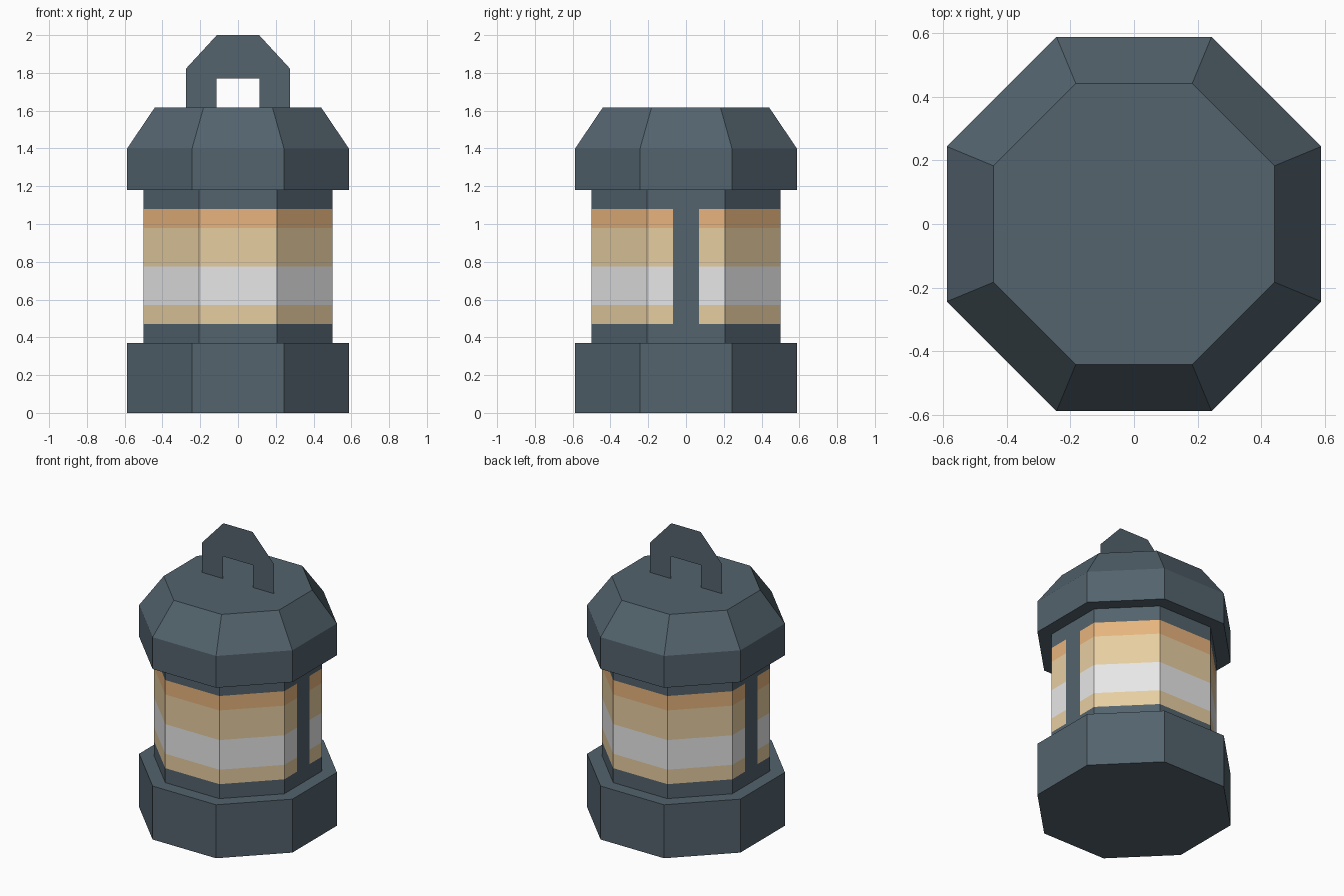
import bpy, bmesh, math

if "Cube" in bpy.data.objects:
    bpy.data.objects.remove(bpy.data.objects["Cube"])


def linear(c):
    c /= 255
    return c / 12.92 if c <= 0.04045 else ((c + 0.055) / 1.055) ** 2.4


def material(name, r, g, b):
    m = bpy.data.materials.new(name)
    m.diffuse_color = (linear(r), linear(g), linear(b), 1)
    m.use_nodes = True
    m.node_tree.nodes["Principled BSDF"].inputs["Base Color"].default_value = m.diffuse_color
    return m


METAL = material("dark_slate_metal", 83, 99, 109)
WHITE = material("white_glow", 254, 254, 254)
CREAM = material("cream_glow", 255, 227, 178)
ORANGE = material("orange_glow", 255, 199, 139)
STRIP = 0.07  # half width of the metal bars on the side faces


def octagon(apothem, bars=False):
    """Octagon with flats on the axes; bars adds cut points on the +-x flats."""
    r = apothem / math.cos(math.pi / 8)
    pts = []
    for k in range(8):
        a = math.pi / 8 + k * math.pi / 4
        pts.append((r * math.cos(a), r * math.sin(a)))
        if bars and k == 3:
            pts += [(-apothem, STRIP), (-apothem, -STRIP)]
        if bars and k == 7:
            pts += [(apothem, -STRIP), (apothem, STRIP)]
    return pts


def finish(name, bm, mats):
    mesh = bpy.data.meshes.new(name)
    bm.to_mesh(mesh)
    bm.free()
    for m in mats:
        mesh.materials.append(m)
    obj = bpy.data.objects.new(name, mesh)
    bpy.context.collection.objects.link(obj)
    return obj


def loft(name, profile, mats, bars=False, bottom=False, top=False, rule=None):
    """Stack octagons given as (apothem, height) and skin them upward."""
    bm = bmesh.new()
    rings = [[bm.verts.new((x, y, z)) for x, y in octagon(a, bars)]
             for a, z in profile]
    n = len(rings[0])
    for lo, hi in zip(rings, rings[1:]):
        for i in range(n):
            j = (i + 1) % n
            f = bm.faces.new((lo[i], lo[j], hi[j], hi[i]))
            if rule:
                f.material_index = rule(f.calc_center_median())
    if bottom:
        bm.faces.new(rings[0][::-1])
    if top:
        bm.faces.new(rings[-1])
    return finish(name, bm, mats)


# Base block with its upper ledge
loft("base", [(0.587, 0), (0.587, 0.37), (0.5, 0.37)], [METAL], bottom=True)


# Glowing body: horizontal bands, with a metal bar on the left and right faces
def band(c):
    if abs(c.x) > 0.49 and abs(c.y) < STRIP * 0.5:
        return 0
    if c.z < 0.47 or c.z > 1.08:
        return 0
    if c.z > 0.98:
        return 3
    return 1 if 0.57 < c.z < 0.775 else 2


heights = [0.37, 0.47, 0.57, 0.775, 0.98, 1.08, 1.18]
loft("lantern_body", [(0.5, z) for z in heights],
     [METAL, WHITE, CREAM, ORANGE], bars=True, rule=band)

# Cap with underside lip and bevelled roof
loft("cap", [(0.5, 1.18), (0.587, 1.18), (0.587, 1.4), (0.441, 1.616)],
     [METAL], top=True)

# Flat carrying handle, a paper-thin arch mirrored left to right
half = [(0.113, 1.616), (0.274, 1.616), (0.274, 1.824), (0.112, 2.0)]
bm = bmesh.new()
for s in (1, -1):
    pts = half + [(0.113, 1.77)]
    f = bm.faces.new([bm.verts.new((s * x, 0, z)) for x, z in pts])
    if s < 0:
        f.normal_flip()
bm.faces.new([bm.verts.new((x, 0, z)) for x, z in
              [(-0.113, 1.77), (0.113, 1.77), (0.112, 2.0), (-0.112, 2.0)]])
bmesh.ops.remove_doubles(bm, verts=bm.verts, dist=0.0005)
finish("handle", bm, [METAL])
